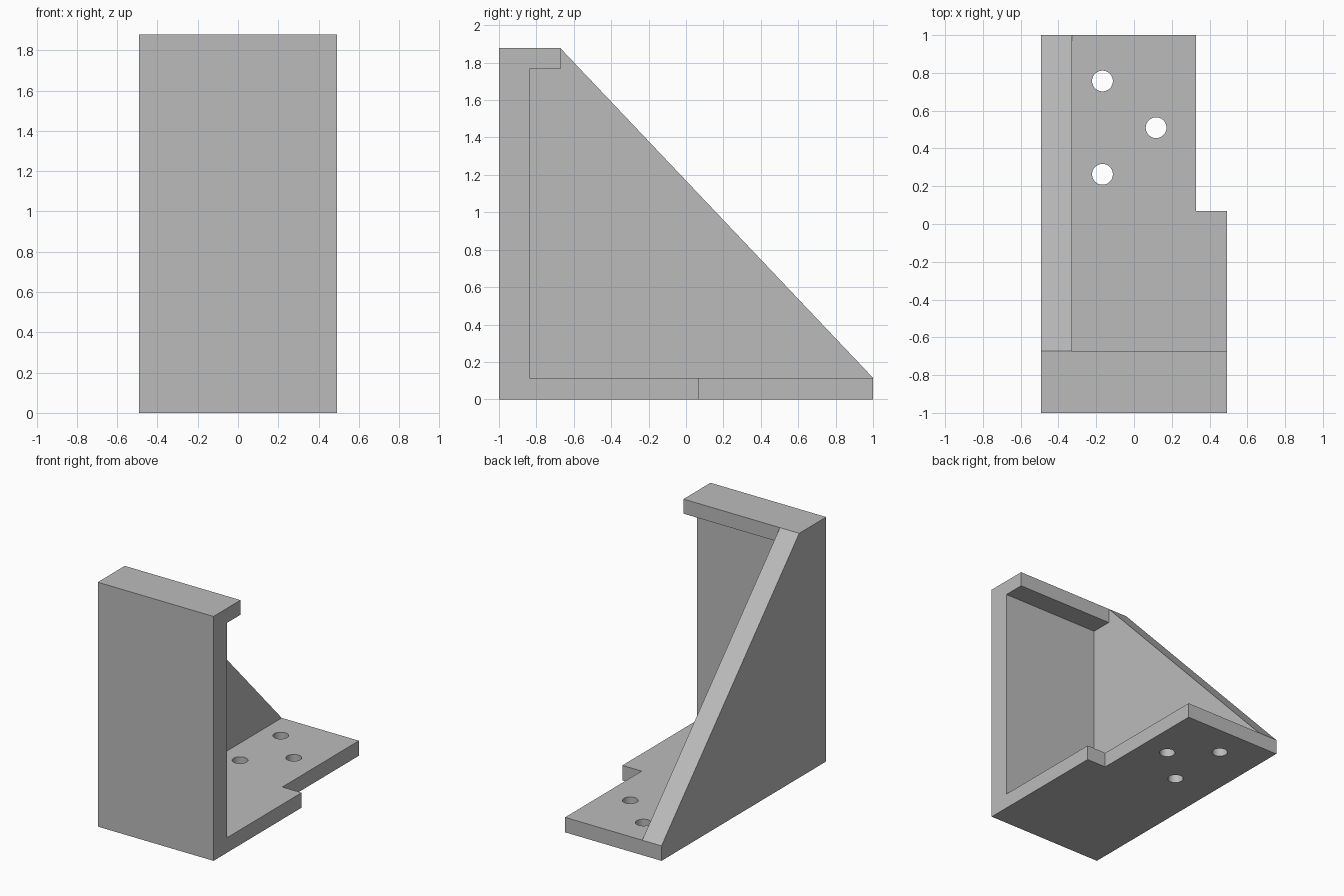
import bpy
import bmesh
from mathutils import Vector

cube = bpy.data.objects.get("Cube")
if cube:
    bpy.data.objects.remove(cube, do_unlink=True)

grey = bpy.data.materials.new("plain grey")
grey.use_nodes = True
COLOUR = (0.5, 0.5, 0.5, 1)
grey.diffuse_color = COLOUR
grey.node_tree.nodes["Principled BSDF"].inputs["Base Color"].default_value = COLOUR

HALF = 0.492          # half width
WALL = 0.164          # wall and gusset thickness
PLATE = 0.115         # base and lip thickness
HEIGHT = 1.878
LIP = -0.672          # back edge of the top lip
INNER = HALF - WALL


def extrude_profile(name, points, start, depth):
    """Extrude a closed outline of 3D points along a direction."""
    bm = bmesh.new()
    face = bm.faces.new([bm.verts.new(start + Vector(p)) for p in points])
    moved = bmesh.ops.extrude_face_region(bm, geom=[face])["geom"]
    verts = [v for v in moved if isinstance(v, bmesh.types.BMVert)]
    bmesh.ops.translate(bm, verts=verts, vec=depth)
    bmesh.ops.recalc_face_normals(bm, faces=bm.faces)
    mesh = bpy.data.meshes.new(name)
    bm.to_mesh(mesh)
    bm.free()
    mesh.materials.append(grey)
    obj = bpy.data.objects.new(name, mesh)
    bpy.context.collection.objects.link(obj)
    return obj


def boolean(target, tool, operation):
    mod = target.modifiers.new(tool.name, "BOOLEAN")
    mod.operation = operation
    mod.solver = "EXACT"
    mod.object = tool
    bpy.context.view_layer.objects.active = target
    bpy.ops.object.modifier_apply(modifier=mod.name)
    bpy.data.objects.remove(tool, do_unlink=True)


# Channel: base plate, upright wall and top lip
channel = [(-1, 0), (1, 0), (1, PLATE), (WALL - 1, PLATE),
           (WALL - 1, HEIGHT - PLATE + 0.003), (LIP, HEIGHT - PLATE + 0.003),
           (LIP, HEIGHT), (-1, HEIGHT)]
bracket = extrude_profile("angle_bracket", [(0, y, z) for y, z in channel],
                          Vector((-INNER, 0, 0)), Vector((HALF + INNER, 0, 0)))

# Sloping side gusset
side = [(-1, 0), (1, 0), (1, PLATE), (LIP, HEIGHT), (-1, HEIGHT)]
gusset = extrude_profile("side_gusset", [(0, y, z) for y, z in side],
                         Vector((-HALF, 0, 0)), Vector((WALL, 0, 0)))
boolean(bracket, gusset, "UNION")

# Corner notch in the base plate
notch = extrude_profile("corner_notch",
                        [(INNER, 0.07, 0), (1, 0.07, 0), (1, 2, 0), (INNER, 2, 0)],
                        Vector((0, 0, -0.1)), Vector((0, 0, 0.4)))
boolean(bracket, notch, "DIFFERENCE")

# Bolt holes through the base plate
for x, y in [(-0.167, 0.757), (0.117, 0.51), (-0.167, 0.263)]:
    bpy.ops.mesh.primitive_cylinder_add(vertices=48, radius=0.055, depth=0.5,
                                        location=(x, y, 0.06))
    hole = bpy.context.object
    hole.name = "bolt_hole"
    hole.data.materials.append(grey)
    boolean(bracket, hole, "DIFFERENCE")

# Smooth hole walls, crisp plate edges
bpy.ops.object.select_all(action="DESELECT")
bracket.select_set(True)
bpy.context.view_layer.objects.active = bracket
bpy.ops.object.shade_smooth_by_angle(angle=0.5)
